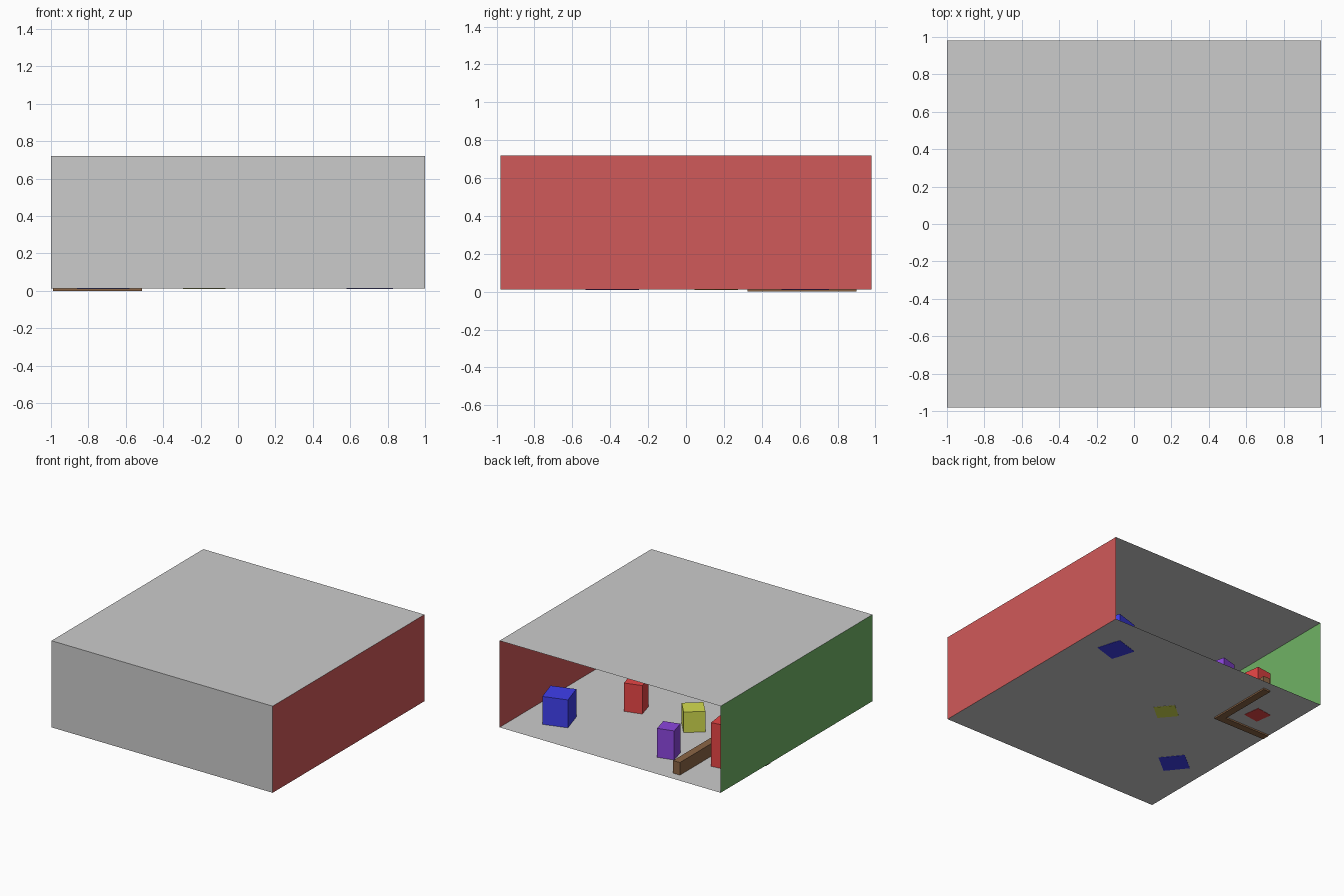
import bpy, math
from mathutils import Matrix

if "Cube" in bpy.data.objects:
    bpy.data.objects.remove(bpy.data.objects["Cube"])

X, Y, Z0, Z1 = 1.0, 0.98, 0.012, 0.72


def material(name, rgb):
    m = bpy.data.materials.new(name)
    m.diffuse_color = (*rgb, 1)
    m.use_nodes = True
    m.node_tree.nodes["Principled BSDF"].inputs["Base Color"].default_value = m.diffuse_color
    return m


RED = material("red", (0.63, 0.1, 0.1))
GREEN = material("green", (0.16, 0.45, 0.13))
CRATE_RED = material("crate_red", (0.8, 0.06, 0.06))
BLUE = material("blue", (0.05, 0.05, 0.85))
YELLOW = material("yellow", (0.66, 0.72, 0.08))
PURPLE = material("purple", (0.26, 0.06, 0.72))
BROWN = material("brown", (0.26, 0.13, 0.06))


def mesh_object(name, verts, faces, mat=None):
    me = bpy.data.meshes.new(name)
    me.from_pydata(verts, [], faces)
    me.update()
    ob = bpy.data.objects.new(name, me)
    bpy.context.collection.objects.link(ob)
    if mat:
        me.materials.append(mat)
    return ob


def prism(name, outline, z0, z1, mat):
    """Extrude a counter-clockwise outline between two heights."""
    n = len(outline)
    verts = [(x, y, z) for z in (z0, z1) for x, y in outline]
    faces = [tuple(range(n))[::-1], tuple(range(n, 2 * n))]
    faces += [(i, (i + 1) % n, n + (i + 1) % n, n + i) for i in range(n)]
    return mesh_object(name, verts, faces, mat)


def crate(name, x, y, size, height, angle, base, mat):
    h = size / 2
    ob = prism(name, [(-h, -h), (h, -h), (h, h), (-h, h)], 0, height - base, mat)
    ob.data.transform(Matrix.Translation((x, y, base))
                      @ Matrix.Rotation(math.radians(angle), 4, 'Z'))


# Room shell: thin sheets, open at the back
quad = [(0, 1, 2, 3)]
mesh_object("floor", [(-X, -Y, Z0), (X, -Y, Z0), (X, Y, Z0), (-X, Y, Z0)], quad)
mesh_object("ceiling", [(-X, -Y, Z1), (X, -Y, Z1), (X, Y, Z1), (-X, Y, Z1)], quad)
mesh_object("front_wall", [(-X, -Y, Z0), (X, -Y, Z0), (X, -Y, Z1), (-X, -Y, Z1)], quad)
for name, x, mat in (("right_wall", X, RED), ("left_wall", -X, GREEN)):
    mesh_object(name, [(x, -Y, Z0), (x, Y, Z0), (x, Y, Z1), (x, -Y, Z1)], quad, mat)

# Crates scattered over the floor; some dip just under it
LOW = Z0 - 0.002
crate("blue_crate_right", 0.705, 0.63, 0.20, 0.24, 17, LOW, BLUE)
crate("blue_crate_left", -0.72, -0.39, 0.20, 0.24, 39, LOW, BLUE)
crate("yellow_crate", -0.18, 0.16, 0.162, 0.18, 40, LOW, YELLOW)
crate("tall_red_crate", -0.736, 0.562, 0.14, 0.37, 8, LOW, CRATE_RED)
crate("short_red_crate", 0.355, 0.134, 0.144, 0.245, 16, Z0 + 0.001, CRATE_RED)
crate("purple_crate", -0.306, 0.66, 0.135, 0.25, 15, Z0 + 0.001, PURPLE)

# Low L-shaped barrier in the back left corner
prism("barrier", [(-0.99, 0.325), (-0.513, 0.325), (-0.513, 0.90),
                  (-0.575, 0.90), (-0.575, 0.385), (-0.99, 0.385)],
      0.0, 0.115, BROWN)
